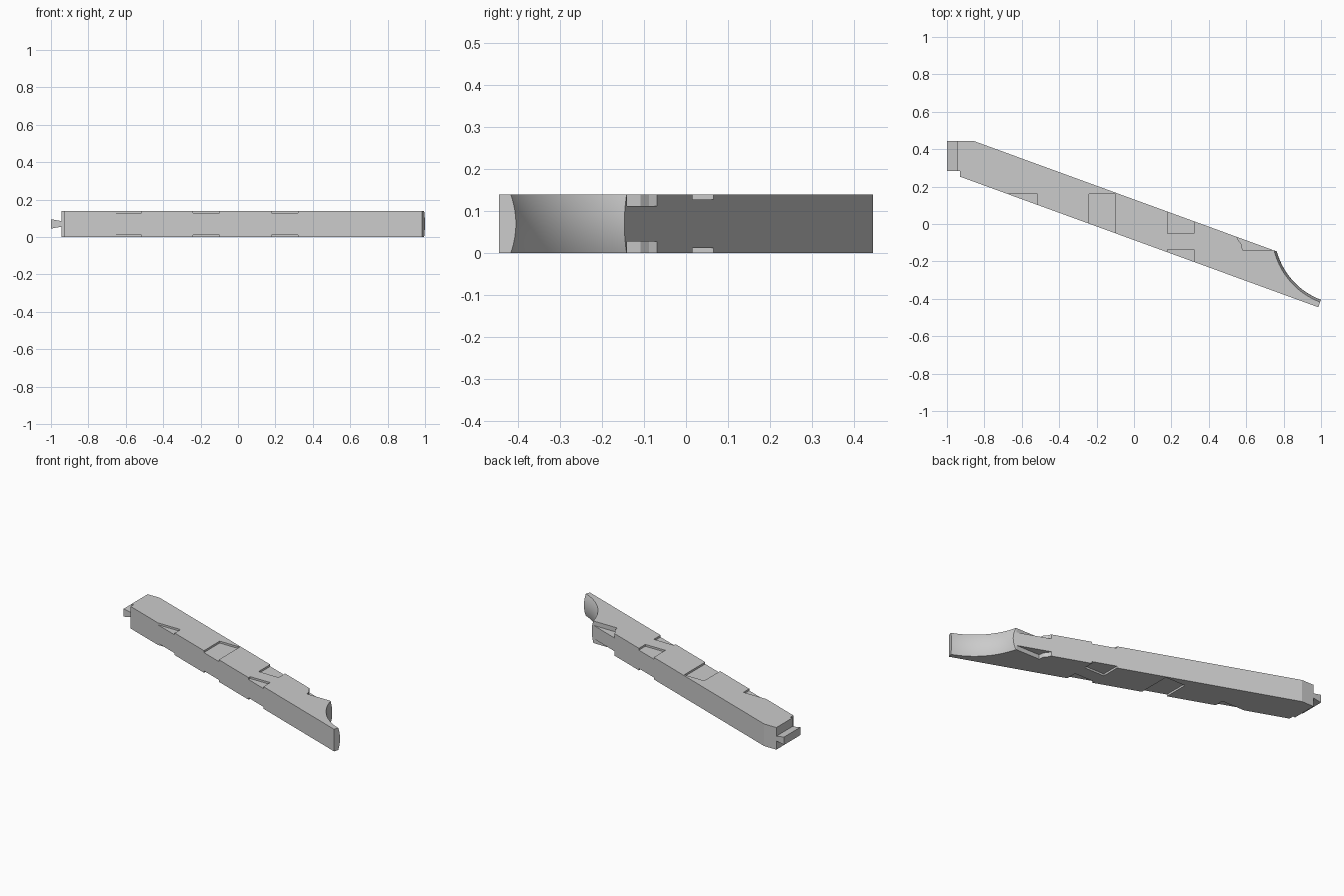
import bpy, bmesh, math

if "Cube" in bpy.data.objects:
    bpy.data.objects.remove(bpy.data.objects["Cube"])

H = 0.14                     # beam height


def make_object(name, bm):
    bmesh.ops.recalc_face_normals(bm, faces=bm.faces)
    mesh = bpy.data.meshes.new(name)
    bm.to_mesh(mesh)
    bm.free()
    ob = bpy.data.objects.new(name, mesh)
    bpy.context.collection.objects.link(ob)
    return ob


def prism(name, points, offset):
    """Extrude a closed outline of 3D points along offset."""
    bm = bmesh.new()
    face = bm.faces.new([bm.verts.new(p) for p in points])
    out = bmesh.ops.extrude_face_region(bm, geom=[face])
    moved = [v for v in out["geom"] if isinstance(v, bmesh.types.BMVert)]
    bmesh.ops.translate(bm, verts=moved, vec=offset)
    return make_object(name, bm)


def apply_boolean(target, tool, operation):
    tool.hide_render = True
    mod = target.modifiers.new(operation, 'BOOLEAN')
    mod.operation = operation
    mod.solver = 'EXACT'
    mod.object = tool
    bpy.context.view_layer.objects.active = target
    bpy.ops.object.modifier_apply(modifier=mod.name)
    bpy.data.objects.remove(tool)


# Slanted beam with square-cut far end
outline = [(-0.945, 0.445), (-0.86, 0.445), (1.055, -0.253), (0.985, -0.445),
           (-0.93, 0.253), (-0.93, 0.283), (-0.945, 0.283)]
beam = prism("slanted_beam", [(x, y, 0) for x, y in outline], (0, 0, H))

# Dovetail tenon on the left end
tenon_profile = [(-1, 0.045), (-0.945, 0.055), (-0.93, 0.055),
                 (-0.93, 0.085), (-0.945, 0.085), (-1, 0.095)]
tenon = prism("tenon", [(x, 0.283, z) for x, z in tenon_profile], (0, 0.162, 0))
apply_boolean(beam, tenon, 'UNION')

# Shallow joint recesses, repeated on the top and bottom faces
recesses = [
    ([(-0.80, -0.1), (-0.515, -0.1), (-0.515, 0.16), (-0.80, 0.16)], 0.012),
    ([(-0.24, -0.3), (-0.10, -0.3), (-0.10, 0.16), (-0.24, 0.16)], 0.012),
    ([(0.18, -0.05), (0.32, -0.05), (0.32, 0.3), (0.18, 0.3)], 0.012),
    ([(0.18, -0.5), (0.32, -0.5), (0.32, -0.135), (0.18, -0.135)], 0.012),
    ([(0.58, -0.14), (0.85, -0.14), (0.85, 0.1), (0.545, 0.1),
      (0.548, -0.065), (0.558, -0.088), (0.575, -0.108)], 0.028),
]
for shape, depth in recesses:
    for z in (H - depth, -0.05):
        cutter = prism("recess_cutter", [(x, y, z) for x, y in shape],
                       (0, 0, depth + 0.05))
        apply_boolean(beam, cutter, 'DIFFERENCE')

# Waisted round cutter that leaves the curved saddle end
CX, CY, SEG, RINGS = 1.135, -0.045, 128, 18
bm = bmesh.new()
rings = []
for i in range(RINGS + 1):
    z = -0.02 + (H + 0.04) * i / RINGS
    r = 0.385 + 0.013 * ((z - H / 2) / (H / 2)) ** 2
    rings.append([bm.verts.new((CX + r * math.cos(2 * math.pi * k / SEG),
                                CY + r * math.sin(2 * math.pi * k / SEG), z))
                  for k in range(SEG)])
for a, b in zip(rings, rings[1:]):
    for k in range(SEG):
        n = (k + 1) % SEG
        bm.faces.new((a[k], a[n], b[n], b[k]))
bm.faces.new(rings[0])
bm.faces.new(rings[-1])
apply_boolean(beam, make_object("saddle_cutter", bm), 'DIFFERENCE')

# Smooth the saddle, keep the joinery crisp
bpy.ops.object.select_all(action='DESELECT')
beam.select_set(True)
bpy.context.view_layer.objects.active = beam
bpy.ops.object.shade_smooth_by_angle(angle=math.radians(15))
